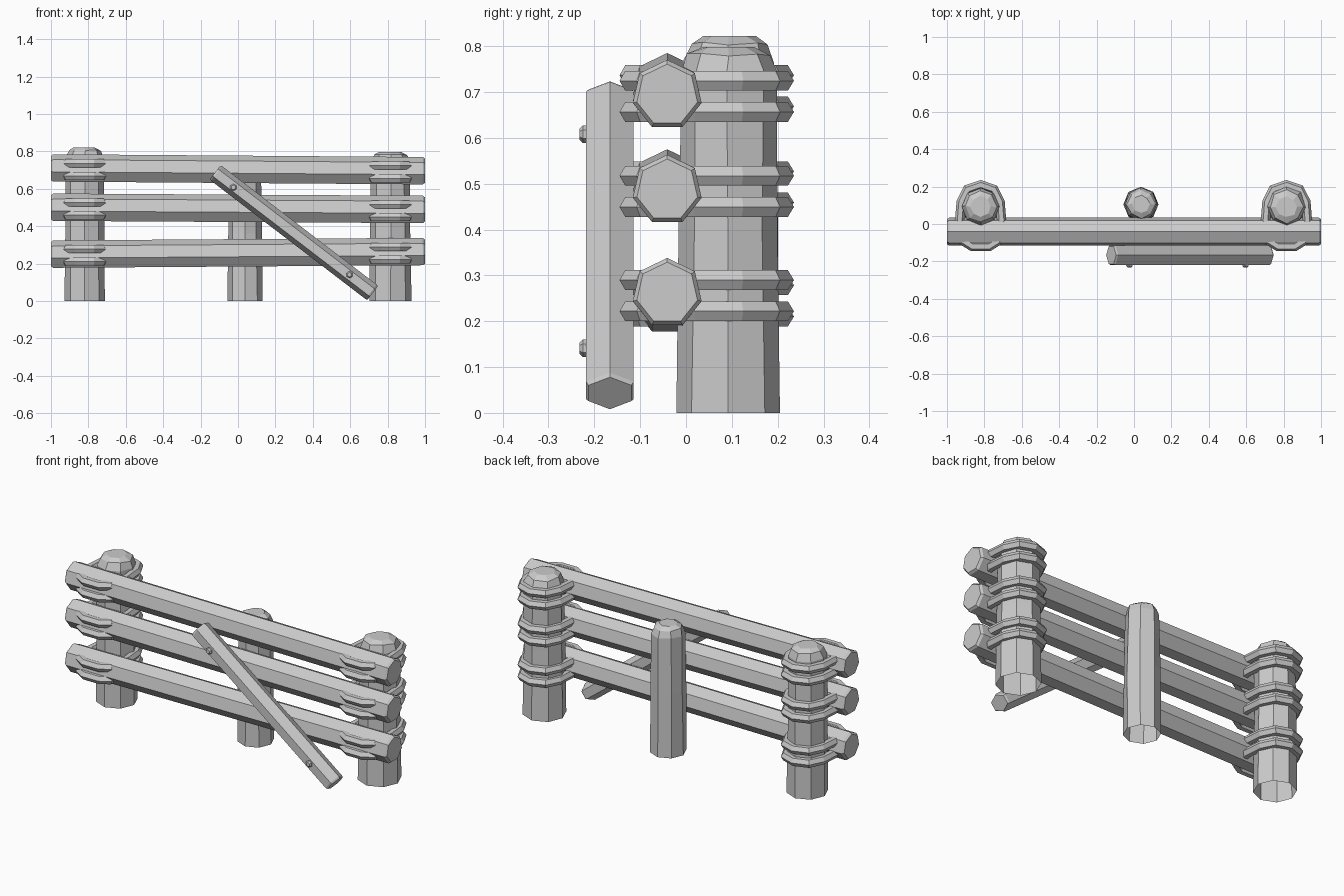
import bpy, bmesh, random
from math import cos, sin, pi
from mathutils import Vector

random.seed(4)
cube = bpy.data.objects.get("Cube")
if cube:
    bpy.data.objects.remove(cube)

GREY = (0.6, 0.6, 0.6, 1)
mat = bpy.data.materials.new("weathered grey")
mat.use_nodes = True
mat.diffuse_color = GREY
mat.node_tree.nodes["Principled BSDF"].inputs["Base Color"].default_value = GREY


def loft(name, rings, start_cap=True, end_cap=True, closed=False):
    """Skin a list of equal-sized point rings into one flat-shaded object."""
    bm = bmesh.new()
    vs = [[bm.verts.new(p) for p in ring] for ring in rings]
    n = len(vs[0])
    pairs = list(zip(vs, vs[1:]))
    if closed:
        pairs.append((vs[-1], vs[0]))
    for a, b in pairs:
        for i in range(n):
            j = (i + 1) % n
            bm.faces.new((a[i], a[j], b[j], b[i]))
    if start_cap and not closed:
        bm.faces.new(vs[0][::-1])
    if end_cap and not closed:
        bm.faces.new(vs[-1])
    bmesh.ops.recalc_face_normals(bm, faces=bm.faces)
    mesh = bpy.data.meshes.new(name)
    bm.to_mesh(mesh)
    bm.free()
    mesh.materials.append(mat)
    obj = bpy.data.objects.new(name, mesh)
    bpy.context.collection.objects.link(obj)
    return obj


def ngon(n, phase=0.0):
    return [(cos(phase + 2 * pi * i / n), sin(phase + 2 * pi * i / n)) for i in range(n)]


def post(name, x, y, r, top):
    """Eight-sided stake, open underneath, with a chipped domed top."""
    levels = [(0, 1), (top * 0.5, 0.95), (top - 0.055, 0.93), (top - 0.016, 0.78), (top, 0.5)]
    rings = []
    for k, (z, s) in enumerate(levels):
        wob = 0 if k == 0 else 0.004
        rings.append([(x + r * s * c + random.uniform(-wob, wob),
                       y + r * s * t + random.uniform(-wob, wob),
                       z + (random.uniform(-wob, wob) if 0 < k < 4 else 0))
                      for c, t in ngon(8)])
    return loft(name, rings, start_cap=False)


def beam(name, a, b, section, chamfer=0.012, end_scale=0.88):
    """Straight bar with chamfered ends; section is (depth, height) pairs."""
    a, b = Vector(a), Vector(b)
    axis = (b - a).normalized()
    side = Vector((0, 1, 0))
    up = axis.cross(side)
    stations = [(a, end_scale), (a + axis * chamfer, 1), (b - axis * chamfer, 1), (b, end_scale)]
    return loft(name, [[p + side * (u * s) + up * (v * s) for u, v in section]
                       for p, s in stations])


def binding(name, x, z, r=0.025):
    """Closed loop of cord around a post and the rail in front of it."""
    half = [(0.07, 0.185), (0.104, 0.118), (0.112, 0.02), (0.09, -0.092), (0.045, -0.12)]
    path = [Vector((0, 0.209))] + [Vector(p) for p in half]
    path += [Vector((-px, py)) for px, py in reversed(half)]
    rings = []
    for i, p in enumerate(path):
        d1 = (p - path[i - 1]).normalized()
        d2 = (path[(i + 1) % len(path)] - p).normalized()
        t = (d1 + d2).normalized()
        out = Vector((-t.y, t.x)) / t.dot(d1)
        rings.append([(x + p.x + out.x * r * c, p.y + out.y * r * c, z + r * s)
                      for c, s in ngon(6)])
    return loft(name, rings, closed=True)


# Posts
post("right_post", -0.82, 0.095, 0.108, 0.822)
post("left_post", 0.815, 0.092, 0.113, 0.798)
post("middle_post", 0.037, 0.105, 0.094, 0.72)

# Rails: name, height at the right end, height at the left end
heptagon = [(0.077 * c, 0.077 * s) for c, s in ngon(7, pi / 2)]
for label, z0, z1 in (("top", 0.708, 0.693), ("middle", 0.498, 0.486), ("bottom", 0.247, 0.261)):
    beam(label + "_rail", (-1, -0.041, z0), (1, -0.041, z1), heptagon)
    # Two cords at each post
    for side, x in (("right", -0.82), ("left", 0.815)):
        mid = z0 + (z1 - z0) * (x + 1) / 2
        for level, dz in (("upper", 0.034), ("lower", -0.034)):
            binding(f"{side}_{label}_{level}_cord", x, mid - 0.004 + dz)

# Diagonal brace
hexagon = [(0, 0.049), (0.052, 0.024), (0.052, -0.024), (0, -0.049), (-0.052, -0.024), (-0.052, 0.024)]
beam("diagonal_brace", (-0.122, -0.166, 0.688), (0.72, -0.166, 0.043), hexagon, 0.01, 0.9)

# Bolt heads on the brace
for label, x, z in (("upper", -0.025, 0.608), ("lower", 0.597, 0.141)):
    loft(label + "_bolt", [[(x + r * c, y, z + r * s) for c, s in ngon(6, pi / 6)]
                           for y, r in ((-0.212, 0.019), (-0.225, 0.019), (-0.232, 0.012))])
